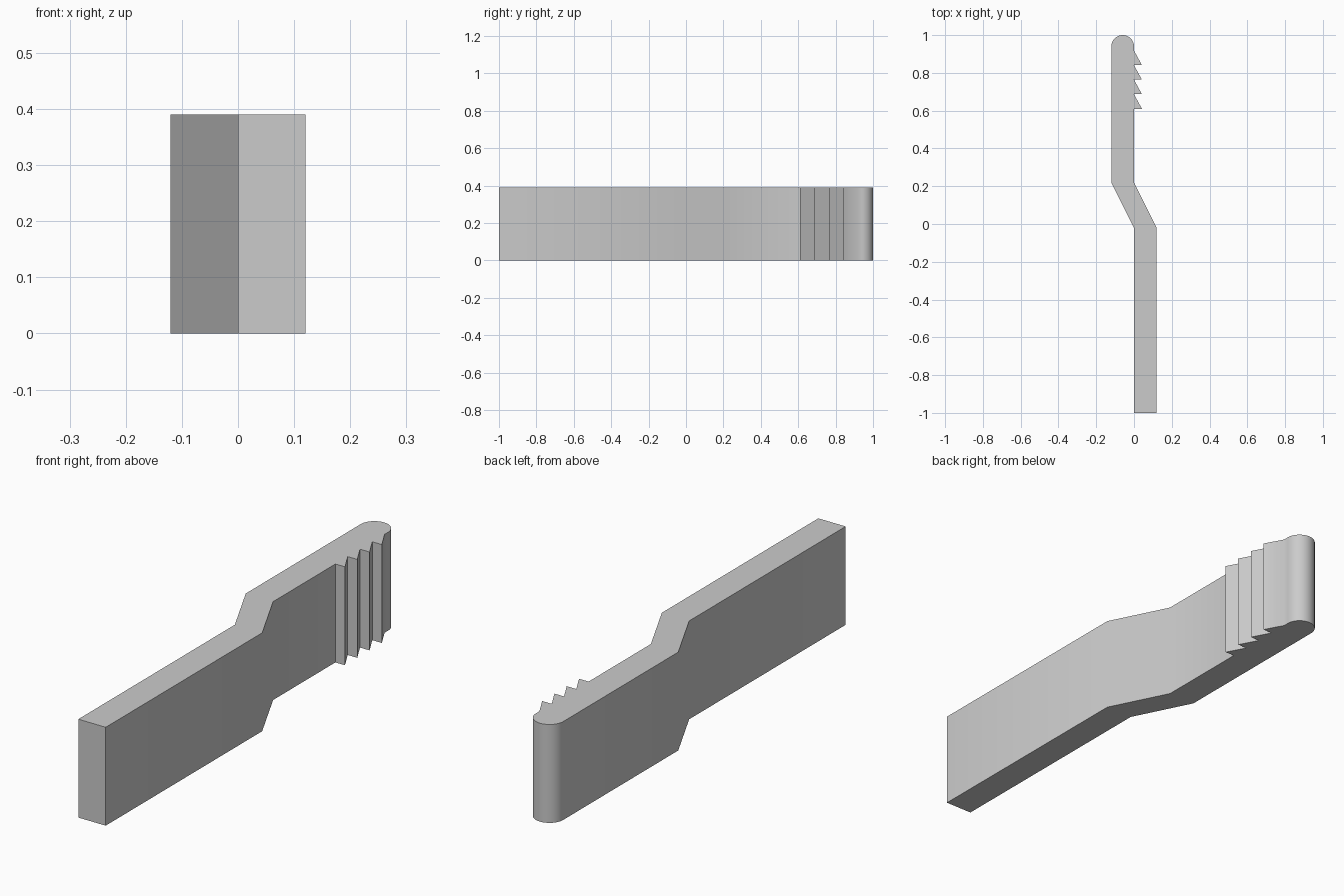
import bpy
import bmesh
import math

HEIGHT = 0.39
TIP_X, TIP_Y, TIP_R = -0.06, 0.94, 0.06
TEETH, TOOTH_START, PITCH, DEPTH = 4, 0.61, 0.077, 0.042

cube = bpy.data.objects.get("Cube")
if cube:
    bpy.data.objects.remove(cube, do_unlink=True)


def flat_material(name, color):
    mat = bpy.data.materials.new(name)
    mat.use_nodes = True
    mat.diffuse_color = color
    mat.node_tree.nodes["Principled BSDF"].inputs["Base Color"].default_value = color
    return mat


def extrude_outline(name, outline, height, mat):
    mesh = bpy.data.meshes.new(name)
    bm = bmesh.new()
    face = bm.faces.new([bm.verts.new((x, y, 0)) for x, y in outline])
    result = bmesh.ops.extrude_face_region(bm, geom=[face], use_keep_orig=True)
    top = [v for v in result["geom"] if isinstance(v, bmesh.types.BMVert)]
    bmesh.ops.translate(bm, vec=(0, 0, height), verts=top)
    bmesh.ops.recalc_face_normals(bm, faces=bm.faces)
    bm.to_mesh(mesh)
    bm.free()
    mesh.materials.append(mat)
    obj = bpy.data.objects.new(name, mesh)
    bpy.context.collection.objects.link(obj)
    return obj


# Straight handle and the right side of the offset bend
outline = [(0, -1), (0.12, -1), (0.12, -0.02), (0, 0.22)]

# Saw teeth along the inner side
for i in range(TEETH):
    y = TOOTH_START + i * PITCH
    outline += [(0, y), (DEPTH, y)]
outline.append((0, TOOTH_START + TEETH * PITCH))

# Rounded tip
STEPS = 24
for i in range(STEPS + 1):
    a = math.pi * i / STEPS
    outline.append((TIP_X + TIP_R * math.cos(a), TIP_Y + TIP_R * math.sin(a)))

# Outer side of the offset bend
outline += [(-0.12, 0.22), (0, -0.02)]

clip = extrude_outline("toothed_clip_arm", outline, HEIGHT,
                       flat_material("light grey", (0.6, 0.6, 0.6, 1)))

bpy.ops.object.select_all(action="DESELECT")
clip.select_set(True)
bpy.context.view_layer.objects.active = clip
bpy.ops.object.shade_smooth_by_angle(angle=math.radians(30))
